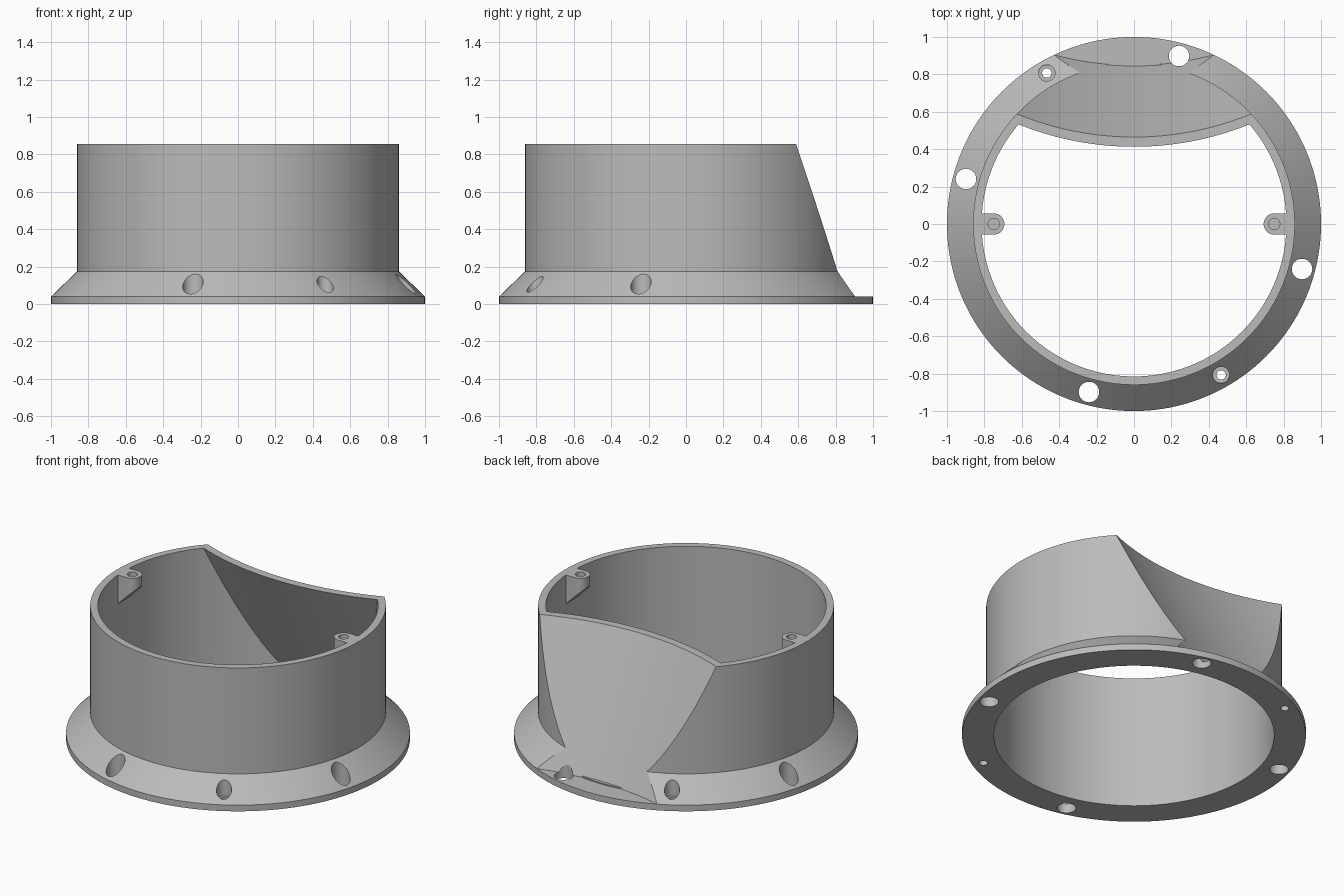
import bpy, bmesh, math

cube = bpy.data.objects.get("Cube")
if cube:
    bpy.data.objects.remove(cube, do_unlink=True)

HEIGHT, WALL_R, BORE_R, FLANGE_T = 0.855, 0.86, 0.815, 0.04
SLOPE, SCOOP_R = 0.47, 1.65

grey = bpy.data.materials.new("plain_grey")
grey.use_nodes = True
grey.diffuse_color = (0.5, 0.5, 0.5, 1)
grey.node_tree.nodes["Principled BSDF"].inputs["Base Color"].default_value = (0.5, 0.5, 0.5, 1)


def make(name, bm):
    bmesh.ops.recalc_face_normals(bm, faces=bm.faces)
    mesh = bpy.data.meshes.new(name)
    bm.to_mesh(mesh)
    bm.free()
    mesh.materials.append(grey)
    obj = bpy.data.objects.new(name, mesh)
    bpy.context.collection.objects.link(obj)
    return obj


def loft(name, loops):
    """Closed solid through loops of equal length, capped at both ends."""
    bm = bmesh.new()
    rings = [[bm.verts.new(p) for p in loop] for loop in loops]
    n = len(rings[0])
    for a, b in zip(rings, rings[1:]):
        for i in range(n):
            j = (i + 1) % n
            bm.faces.new((a[i], a[j], b[j], b[i]))
    bm.faces.new(rings[0][::-1])
    bm.faces.new(rings[-1])
    return make(name, bm)


def lathe(name, profile, x=0, y=0, n=32):
    angles = [2 * math.pi * i / n for i in range(n)]
    return loft(name, [[(x + r * math.cos(a), y + r * math.sin(a), z) for a in angles]
                       for r, z in profile])


def scoop(name, y_top, z0, z1):
    """Leaning slab with a curved front, covering everything behind it."""
    xs = [-1.2 + 2.4 * i / 64 for i in range(65)]

    def section(z):
        y = y_top + SLOPE * (HEIGHT - z)
        front = [(x, y + SCOOP_R - math.sqrt(SCOOP_R**2 - x * x), z) for x in xs]
        return front + [(1.2, 2, z), (-1.2, 2, z)]
    return loft(name, [section(z0), section(z1)])


def combine(target, tool, operation):
    mod = target.modifiers.new(operation.lower(), 'BOOLEAN')
    mod.operation, mod.solver, mod.object = operation, 'EXACT', tool
    bpy.context.view_layer.objects.active = target
    bpy.ops.object.modifier_apply(modifier=mod.name)
    bpy.data.objects.remove(tool, do_unlink=True)


# Flanged outer shell with the leaning scoop taken off the back
body = lathe("flanged_collar", [(1, 0), (1, FLANGE_T), (WALL_R, 0.175), (WALL_R, HEIGHT)], n=160)
combine(body, scoop("scoop_cutter", 0.465, FLANGE_T, 1.1), 'DIFFERENCE')

# Low core lip that keeps the bore wall closed behind the scoop
combine(body, lathe("core_lip", [(0.865, 0.01), (0.865, 0.047)], n=160), 'UNION')

# Bore, following the scoop on its inner side
bore = lathe("bore_cutter", [(BORE_R, -0.1), (BORE_R, 1)], n=160)
combine(bore, scoop("inner_scoop", 0.413, -0.2, 1.2), 'DIFFERENCE')
combine(body, bore, 'DIFFERENCE')

# Screw lugs inside the rim, with rounded ends and slanted undersides
for side in (1, -1):
    arc = [math.pi * (0.5 + i / 16) for i in range(17)]
    outline = [(0.75 + 0.057 * math.cos(a), 0.057 * math.sin(a)) for a in arc]
    outline += [(0.835, -0.057), (0.835, 0.057)]
    lug = loft("lug", [[(side * x, y, HEIGHT - 0.065 - (x - 0.693)) for x, y in outline],
                       [(side * x, y, HEIGHT) for x, y in outline]])
    combine(body, lug, 'UNION')
    combine(body, lathe("lug_hole", [(0.03, HEIGHT - 0.09), (0.03, 1)], side * 0.75), 'DIFFERENCE')

# Four large holes through the flange
for i in range(4):
    a = math.radians(75 + 90 * i)
    hole = lathe("flange_hole", [(0.055, -0.1), (0.055, 0.4)],
                 0.93 * math.cos(a), 0.93 * math.sin(a))
    combine(body, hole, 'DIFFERENCE')

# Two counterbored screw holes
for a in (math.radians(120), math.radians(300)):
    hole = lathe("screw_hole", [(0.025, -0.1), (0.025, 0.045), (0.044, 0.045), (0.044, 0.4)],
                 0.932 * math.cos(a), 0.932 * math.sin(a))
    combine(body, hole, 'DIFFERENCE')

bpy.ops.object.select_all(action='DESELECT')
body.select_set(True)
bpy.context.view_layer.objects.active = body
bpy.ops.object.shade_smooth_by_angle(angle=math.radians(25))
